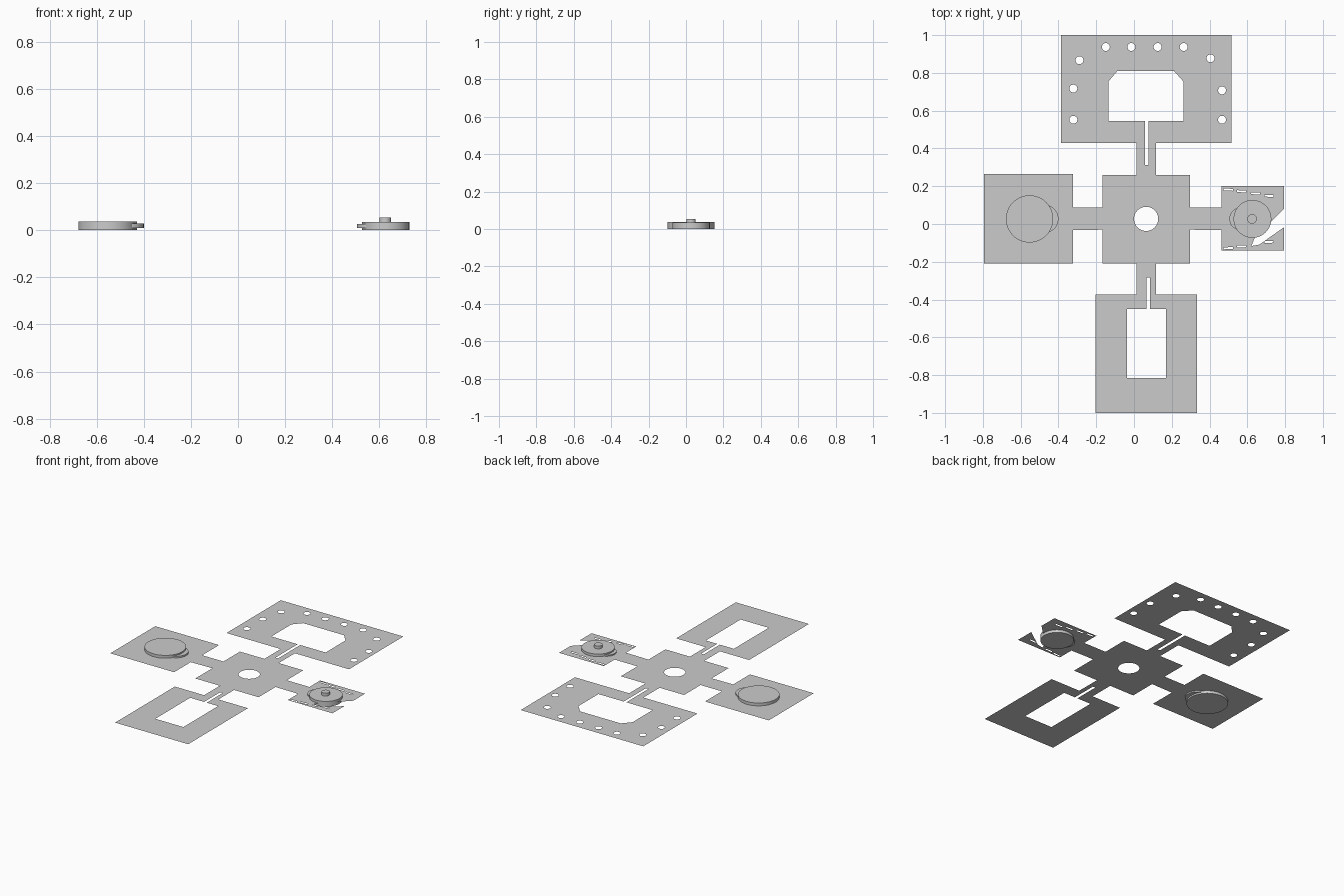
import bpy, bmesh
from math import cos, sin, tau

SHEET_Z = 0.018          # the sheet passes through the middle of the discs
DX, DY = 0.004, -0.003   # fine alignment of the sheet and discs


def circle(cx, cy, r, n=32):
    return [(cx + r * cos(tau * i / n), cy + r * sin(tau * i / n)) for i in range(n)]


def rect(x0, y0, x1, y1):
    return [(x0, y0), (x1, y0), (x1, y1), (x0, y1)]


def sheet(name, loops):
    """Fill an outline (first loop) with holes (other loops) as a thin flat sheet."""
    bm = bmesh.new()
    edges = []
    for loop in loops:
        vs = [bm.verts.new((x + DX, y + DY, SHEET_Z)) for x, y in loop]
        edges += [bm.edges.new((vs[i - 1], vs[i])) for i in range(len(vs))]
    bmesh.ops.triangle_fill(bm, use_beauty=True, use_dissolve=False,
                            edges=edges, normal=(0, 0, 1))
    for f in bm.faces:
        f.normal_update()
        if f.normal.z < 0:
            f.normal_flip()
    me = bpy.data.meshes.new(name)
    bm.to_mesh(me)
    bm.free()
    ob = bpy.data.objects.new(name, me)
    bpy.context.collection.objects.link(ob)
    return ob


def disc(name, x, y, r, z0, z1):
    bpy.ops.mesh.primitive_cylinder_add(vertices=64, radius=r, depth=z1 - z0,
                                        location=(x, y + DY, (z0 + z1) / 2))
    ob = bpy.context.object
    ob.name = name
    bpy.ops.object.shade_smooth_by_angle()
    return ob


# Centre square with its four arms
sheet("centre_plate", [
    [(-0.172, -0.205), (0.008, -0.205), (0.008, -0.37), (0.063, -0.37), (0.063, -0.28),
     (0.082, -0.28), (0.082, -0.37), (0.113, -0.37), (0.113, -0.205), (0.293, -0.205),
     (0.293, -0.027), (0.46, -0.03), (0.46, 0.09), (0.293, 0.09), (0.293, 0.263),
     (0.113, 0.263), (0.113, 0.433), (0.072, 0.433), (0.072, 0.315), (0.053, 0.315),
     (0.053, 0.433), (0.008, 0.433), (0.008, 0.263), (-0.172, 0.263), (-0.172, 0.09),
     (-0.328, 0.09), (-0.328, -0.03), (-0.172, -0.027)],
    circle(0.06, 0.03, 0.064, 48)])

# Back frame: slotted window with chamfered corners and a row of round holes
back_holes = [(-0.325, 0.555), (-0.325, 0.72), (-0.293, 0.87), (-0.153, 0.94),
              (-0.018, 0.94), (0.121, 0.94), (0.259, 0.94), (0.401, 0.88),
              (0.462, 0.71), (0.462, 0.555)]
sheet("back_frame", [
    [(-0.39, 0.433), (0.053, 0.433), (0.053, 0.548), (-0.14, 0.548), (-0.14, 0.757),
     (-0.092, 0.813), (0.208, 0.813), (0.258, 0.757), (0.258, 0.548), (0.072, 0.548),
     (0.072, 0.433), (0.511, 0.433), (0.511, 1.003), (-0.39, 1.003)],
    *[circle(x, y, 0.021, 24) for x, y in back_holes]])

# Front frame: slotted rectangular window
sheet("front_frame", [
    [(-0.207, -0.997), (0.33, -0.997), (0.33, -0.37), (0.082, -0.37), (0.082, -0.448),
     (0.166, -0.448), (0.166, -0.813), (-0.04, -0.813), (-0.04, -0.448),
     (0.063, -0.448), (0.063, -0.37), (-0.207, -0.37)]])

# Left plate
sheet("left_plate", [rect(-0.797, -0.205, -0.328, 0.267)])

# Right plate: diagonal notch and mirrored rows of slits
slits = []
for side in (1, -1):
    for x, d in ((0.495, 0.155), (0.565, 0.146), (0.64, 0.135), (0.71, 0.122)):
        if side < 0 and x == 0.64:      # this slit merges with the notch
            continue
        slits.append([(x + u, 0.03 + side * (d + v)) for u, v in
                      ((-0.024, -0.004), (0.024, -0.006), (0.024, 0.004), (-0.024, 0.006))])
sheet("right_plate", [
    [(0.46, -0.138), (0.789, -0.138), (0.789, -0.015), (0.66, -0.106), (0.617, -0.114),
     (0.635, -0.07), (0.789, 0.082), (0.789, 0.203), (0.46, 0.203)],
    *slits])

# Round cells, each with a smaller stepped rim towards the centre
disc("left_disc", -0.553, 0.03, 0.125, 0.0, 0.037)
disc("left_disc_rim", -0.475, 0.03, 0.075, 0.01, 0.028)
disc("right_disc", 0.627, 0.03, 0.1, 0.0, 0.035)
disc("right_disc_rim", 0.565, 0.03, 0.06, 0.01, 0.026)
disc("right_knob", 0.625, 0.03, 0.025, 0.03, 0.054)
